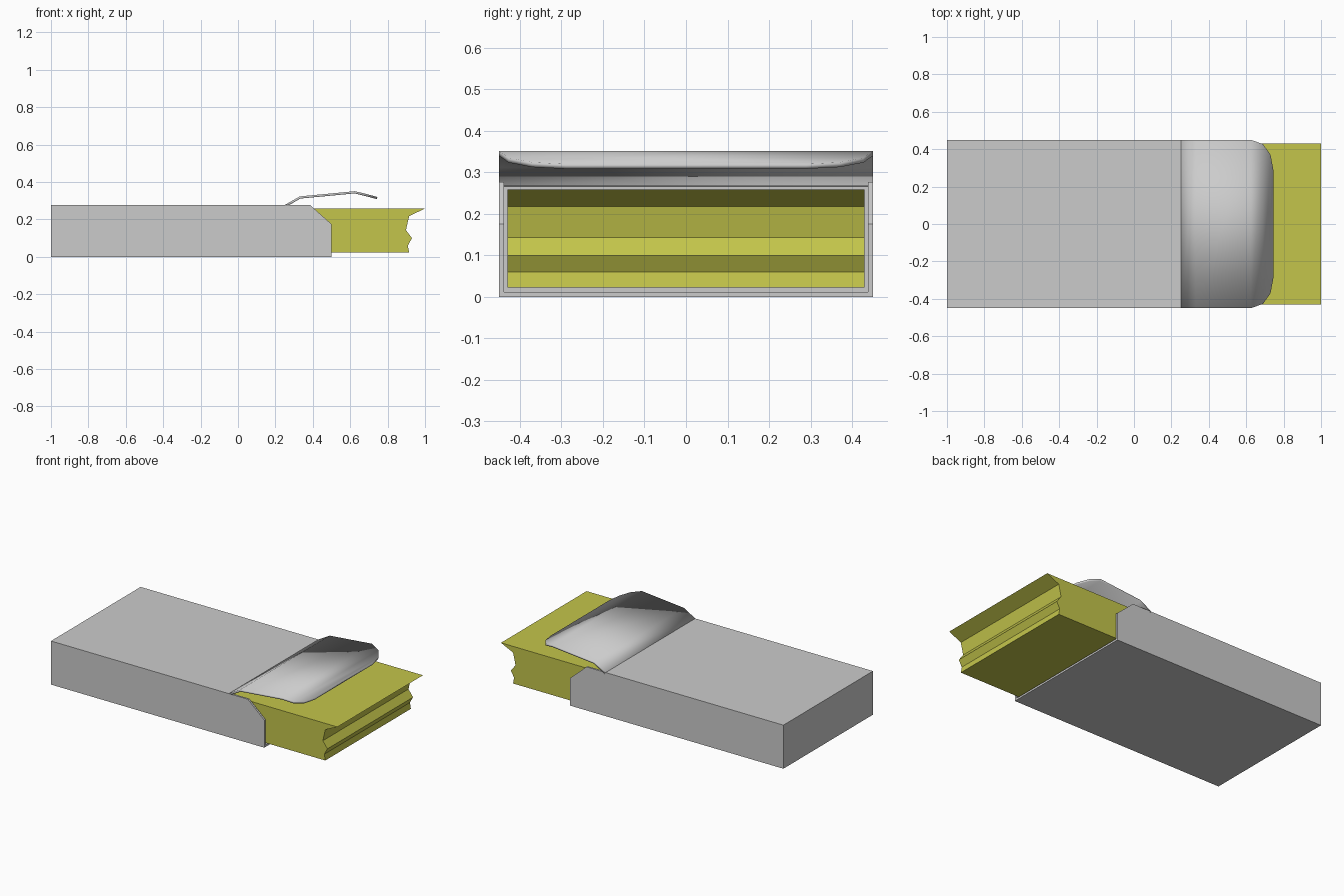
import bpy, bmesh

if "Cube" in bpy.data.objects:
    bpy.data.objects.remove(bpy.data.objects["Cube"])


def add_object(name, bm):
    mesh = bpy.data.meshes.new(name)
    bmesh.ops.recalc_face_normals(bm, faces=bm.faces)
    bm.to_mesh(mesh)
    bm.free()
    obj = bpy.data.objects.new(name, mesh)
    bpy.context.collection.objects.link(obj)
    return obj


def prism(name, profile, half_width):
    """Extrude an xz profile symmetrically along y."""
    bm = bmesh.new()
    face = bm.faces.new([bm.verts.new((x, -half_width, z)) for x, z in profile])
    ext = bmesh.ops.extrude_face_region(bm, geom=[face])
    verts = [v for v in ext["geom"] if isinstance(v, bmesh.types.BMVert)]
    bmesh.ops.translate(bm, verts=verts, vec=(0, 2 * half_width, 0))
    return add_object(name, bm)


# Carton: thin-walled sleeve with chamfered side walls and an open mouth
carton = prism("carton", [(-1, 0), (0.5, 0), (0.5, 0.175), (0.385, 0.277), (-1, 0.277)], 0.45)
cavity = prism("carton_cavity_cutter", [(-0.988, 0.012), (0.6, 0.012), (0.6, 0.4),
                                        (0.25, 0.4), (0.25, 0.265), (-0.988, 0.265)], 0.438)
cavity.hide_render = True
cavity.hide_viewport = True
cut = carton.modifiers.new("hollow", "BOOLEAN")
cut.operation = "DIFFERENCE"
cut.solver = "EXACT"
cut.object = cavity

# Flap: bent lid lofted from stations of (x, z, half width)
stations = [(0.25, 0.277, 0.45), (0.33, 0.323, 0.45), (0.625, 0.351, 0.45),
            (0.69, 0.335, 0.427), (0.73, 0.324, 0.37), (0.745, 0.320, 0.29)]
bm = bmesh.new()
rows = [[bm.verts.new((x, s * w, z)) for s in (-1, 1)] for x, z, w in stations]
for a, b in zip(rows, rows[1:]):
    bm.faces.new((a[0], b[0], b[1], a[1]))
flap = add_object("flap", bm)
if flap.data.polygons[0].normal.z < 0:
    flap.data.flip_normals()
thick = flap.modifiers.new("card_thickness", "SOLIDIFY")
thick.thickness = 0.012
thick.offset = -1

# Inner block: yellow bar with a ragged profiled end
block = prism("inner_block", [(-0.98, 0.022), (0.915, 0.022), (0.908, 0.06), (0.93, 0.1),
                              (0.898, 0.143), (0.915, 0.218), (1.0, 0.258), (-0.98, 0.258)], 0.43)
yellow = bpy.data.materials.new("yellow")
yellow.diffuse_color = (0.55, 0.56, 0.07, 1)
yellow.use_nodes = True
yellow.node_tree.nodes["Principled BSDF"].inputs["Base Color"].default_value = yellow.diffuse_color
block.data.materials.append(yellow)

# Soft bend on the flap, crisp folds elsewhere
bpy.ops.object.select_all(action="DESELECT")
flap.select_set(True)
bpy.context.view_layer.objects.active = flap
bpy.ops.object.shade_smooth_by_angle(angle=0.5)
